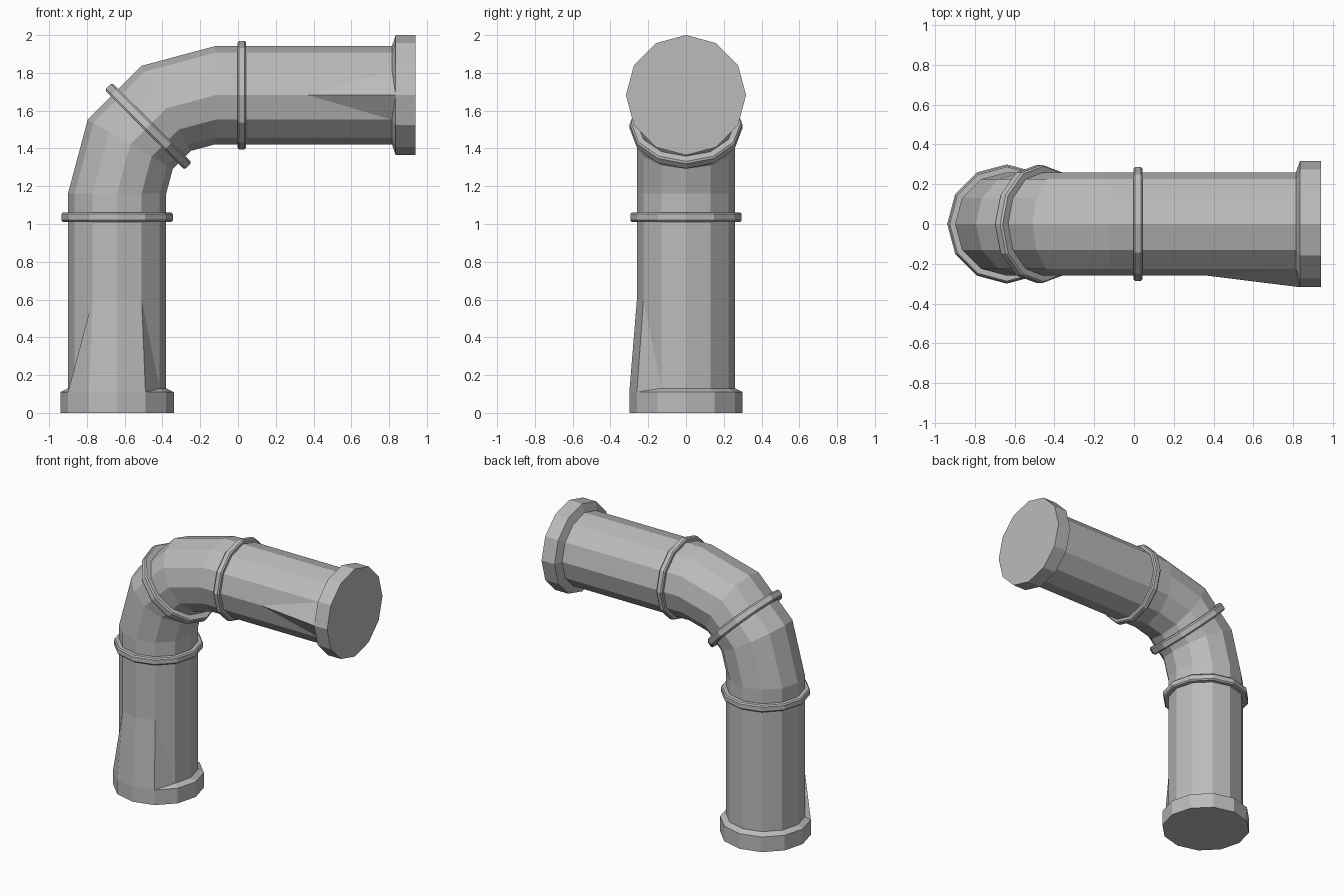
import bpy
import bmesh
from math import cos, sin, radians
from mathutils import Vector

SIDES = 12
PIPE_R = 0.26
FOOT_X, ARM_Z = -0.64, 1.682      # centre lines of the upright and the arm
BEND = 0.52                       # centre line radius of the elbow
PIVOT = Vector((FOOT_X + BEND, 0, ARM_Z - BEND))

if "Cube" in bpy.data.objects:
    bpy.data.objects.remove(bpy.data.objects["Cube"])

grey = bpy.data.materials.new("pipe_grey")
grey.use_nodes = True
GREY = (0.5, 0.5, 0.5, 1)
grey.diffuse_color = GREY
grey.node_tree.nodes["Principled BSDF"].inputs["Base Color"].default_value = GREY


def rim_point(centre, tilt, r, k):
    """Corner k of a polygon whose axis leans from +z (0) to +x (90)."""
    t, a = radians(tilt), radians(360 * k / SIDES)
    across = Vector((cos(t), 0, -sin(t)))
    return centre + r * (cos(a) * across + sin(a) * Vector((0, 1, 0)))


def finish(name, bm):
    bmesh.ops.recalc_face_normals(bm, faces=bm.faces)
    mesh = bpy.data.meshes.new(name)
    bm.to_mesh(mesh)
    bm.free()
    mesh.materials.append(grey)
    obj = bpy.data.objects.new(name, mesh)
    bpy.context.collection.objects.link(obj)


def loft(name, stations):
    """Capped skin through (centre, tilt, radius) stations."""
    bm = bmesh.new()
    rings = [[bm.verts.new(rim_point(*s, k)) for k in range(SIDES)] for s in stations]
    for low, high in zip(rings, rings[1:]):
        for k in range(SIDES):
            n = (k + 1) % SIDES
            bm.faces.new((low[k], low[n], high[n], high[k]))
    bm.faces.new(rings[0][::-1])
    bm.faces.new(rings[-1])
    finish(name, bm)


def hull(name, points):
    bm = bmesh.new()
    verts = [bm.verts.new(p) for p in points]
    bmesh.ops.convex_hull(bm, input=verts)
    finish(name, bm)


def on_foot(z):
    return Vector((FOOT_X, 0, z))


def on_arm(x):
    return Vector((x, 0, ARM_Z))


def on_bend(tilt, r=BEND):
    t = radians(tilt)
    return PIVOT + r * Vector((-cos(t), 0, sin(t)))


# Upright, elbow and arm
elbow = [(on_bend(t), t, PIPE_R) for t in (0, 30, 60, 90)]
loft("bent_pipe", [(on_foot(0.05), 0, PIPE_R)] + elbow + [(on_arm(0.9), 90, PIPE_R)])

# End flanges with a chamfered inner edge
loft("foot_flange", [(on_foot(0), 0, 0.30), (on_foot(0.11), 0, 0.30),
                     (on_foot(0.13), 0, PIPE_R)])
loft("arm_flange", [(on_arm(0.815), 90, PIPE_R), (on_arm(0.835), 90, 0.318),
                    (on_arm(0.94), 90, 0.318)])


# Joint collars
def collar(name, centre, tilt, r, width):
    t = radians(tilt)
    axis = Vector((sin(t), 0, cos(t)))
    profile = [(-0.5, PIPE_R - 0.03), (-0.5, r - 0.008), (-0.32, r),
               (0.32, r), (0.5, r - 0.008), (0.5, PIPE_R - 0.03)]
    loft(name, [(centre + axis * d * width, tilt, rad) for d, rad in profile])


collar("lower_collar", on_foot(1.036), 0, 0.295, 0.05)
collar("elbow_collar", on_bend(45, BEND * cos(radians(15))), 45, 0.298, 0.055)
collar("arm_collar", on_arm(0.02), 90, 0.287, 0.045)

# Tapered gussets on the front of both flanges
hull("foot_gusset",
     [rim_point(on_foot(0.6), 0, PIPE_R, k) for k in (8, 9, 10)]
     + [rim_point(on_foot(0.11), 0, 0.30, k) for k in (7, 8, 9, 10)]
     + [rim_point(on_foot(0.13), 0, PIPE_R, k) for k in (7, 11)])
hull("arm_gusset",
     [rim_point(on_arm(0.37), 90, PIPE_R, 9), rim_point(on_arm(0.835), 90, 0.318, 9)]
     + [rim_point(on_arm(0.815), 90, PIPE_R, k) for k in (8, 10)])
